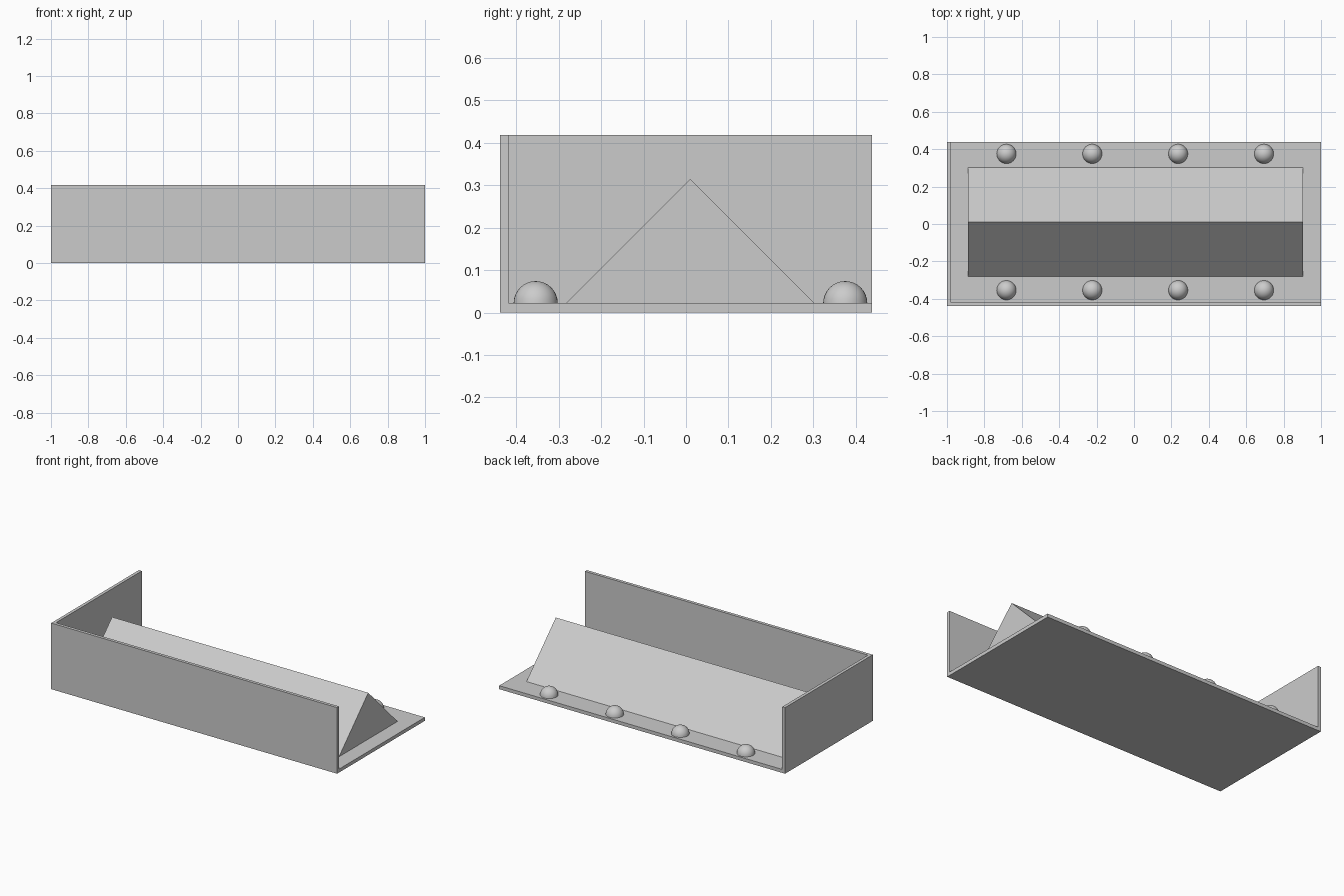
import bpy, bmesh, math

cube = bpy.data.objects.get("Cube")
if cube:
    bpy.data.objects.remove(cube, do_unlink=True)

# One plain grey for everything
grey = bpy.data.materials.new("plain_grey")
grey.use_nodes = True
grey.diffuse_color = (0.6, 0.6, 0.6, 1)
grey.node_tree.nodes["Principled BSDF"].inputs["Base Color"].default_value = (0.6, 0.6, 0.6, 1)

HALF_X, HALF_Y, HEIGHT = 1.0, 0.438, 0.418
FLOOR, WALL = 0.022, 0.02


def finish(name, bm):
    bmesh.ops.recalc_face_normals(bm, faces=bm.faces)
    mesh = bpy.data.meshes.new(name)
    bm.to_mesh(mesh)
    bm.free()
    mesh.materials.append(grey)
    obj = bpy.data.objects.new(name, mesh)
    bpy.context.collection.objects.link(obj)
    return obj


def extrude(name, outline, offset):
    """Solid from a flat outline pushed along an offset."""
    bm = bmesh.new()
    face = bm.faces.new([bm.verts.new(p) for p in outline])
    new = bmesh.ops.extrude_face_region(bm, geom=[face], use_keep_orig=True)["geom"]
    verts = [g for g in new if isinstance(g, bmesh.types.BMVert)]
    bmesh.ops.translate(bm, verts=verts, vec=offset)
    return finish(name, bm)


# Floor slab
extrude("floor", [(-HALF_X, -HALF_Y, 0), (HALF_X, -HALF_Y, 0),
                  (HALF_X, HALF_Y, 0), (-HALF_X, HALF_Y, 0)], (0, 0, FLOOR))

# L-shaped wall along the front and one end
wall_plan = [(-HALF_X, -HALF_Y), (HALF_X, -HALF_Y), (HALF_X, -HALF_Y + WALL),
             (-HALF_X + WALL, -HALF_Y + WALL), (-HALF_X + WALL, HALF_Y), (-HALF_X, HALF_Y)]
extrude("corner_wall", [(x, y, FLOOR) for x, y in wall_plan], (0, 0, HEIGHT - FLOOR))

# Long triangular ridge
extrude("ridge", [(-0.888, -0.282, FLOOR), (-0.888, 0.303, FLOOR), (-0.888, 0.01, 0.315)],
        (1.792, 0, 0))


# Domes in a row on each side of the ridge
def dome(name, x, y, radius=0.052):
    bm = bmesh.new()
    bmesh.ops.create_uvsphere(bm, u_segments=32, v_segments=16, radius=radius)
    bmesh.ops.bisect_plane(bm, geom=bm.verts[:] + bm.edges[:] + bm.faces[:], dist=1e-5,
                           plane_co=(0, 0, 0), plane_no=(0, 0, 1), clear_inner=True)
    bmesh.ops.holes_fill(bm, edges=[e for e in bm.edges if e.is_boundary])
    obj = finish(name, bm)
    obj.location = (x, y, FLOOR)
    bpy.ops.object.select_all(action="DESELECT")
    obj.select_set(True)
    bpy.context.view_layer.objects.active = obj
    bpy.ops.object.shade_smooth_by_angle(angle=math.radians(40))


for side, y in (("front", -0.354), ("back", 0.375)):
    for i in range(4):
        dome(f"{side}_dome_{i + 1}", -0.682 + i * 0.459, y)
